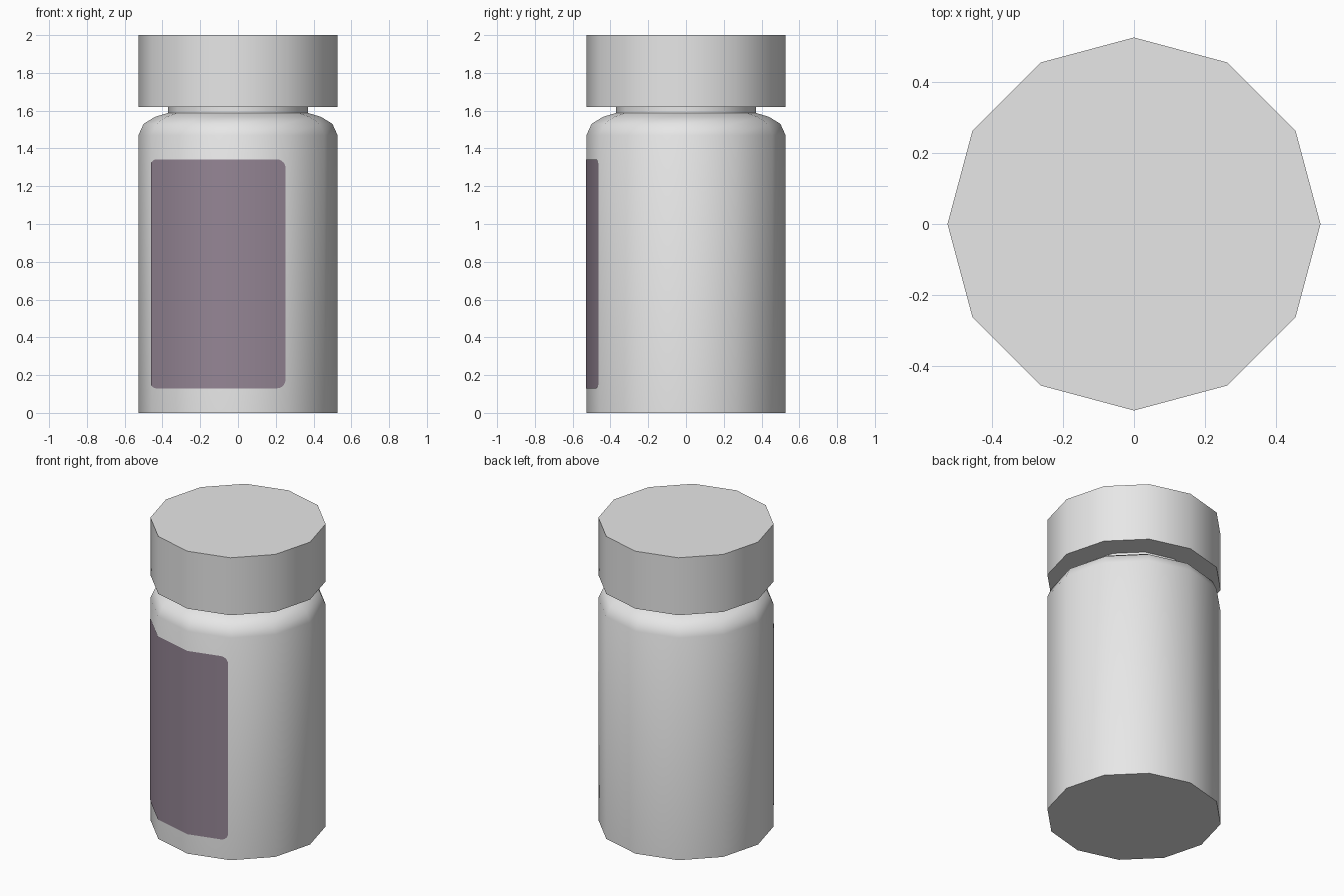
import bpy, bmesh, math

if "Cube" in bpy.data.objects:
    bpy.data.objects.remove(bpy.data.objects["Cube"])

SIDES = 12
R = 0.527


def material(name, rgb):
    m = bpy.data.materials.new(name)
    m.diffuse_color = (*rgb, 1)
    m.use_nodes = True
    m.node_tree.nodes["Principled BSDF"].inputs["Base Color"].default_value = m.diffuse_color
    return m


white = material("off_white_plastic", (0.8, 0.8, 0.8))
mauve = material("mauve_label", (0.30, 0.237, 0.30))


def finish(name, bm, mat, angle=40):
    me = bpy.data.meshes.new(name)
    bm.to_mesh(me)
    bm.free()
    ob = bpy.data.objects.new(name, me)
    bpy.context.collection.objects.link(ob)
    me.materials.append(mat)
    bpy.ops.object.select_all(action='DESELECT')
    ob.select_set(True)
    bpy.context.view_layer.objects.active = ob
    bpy.ops.object.shade_smooth_by_angle(angle=math.radians(angle))
    return ob


def lathe(name, profile, mat):
    """Closed 12-sided solid from (radius, height) pairs, bottom to top."""
    bm = bmesh.new()
    rings = [[bm.verts.new((r * math.cos(math.tau * i / SIDES),
                            r * math.sin(math.tau * i / SIDES), z))
              for i in range(SIDES)] for r, z in profile]
    for a, b in zip(rings, rings[1:]):
        for i in range(SIDES):
            j = (i + 1) % SIDES
            bm.faces.new((a[i], a[j], b[j], b[i]))
    bm.faces.new(rings[0][::-1])
    bm.faces.new(rings[-1])
    return finish(name, bm, mat)


# Bottle with rounded shoulder and short neck, and the lid
lathe("bottle_body", [(R, 0), (R, 1.47), (0.50, 1.53), (0.44, 1.567),
                      (0.37, 1.588), (0.37, 1.62)], white)
lathe("lid", [(R, 1.62), (R, 2.0)], white)


# Label: thin sheet wrapped over three front faces, with rounded corners
def wrap(u, z):
    """u counts side faces from the corner at 210 degrees."""
    k = math.floor(u)
    a, b = (math.radians(210 + 30 * (k + n)) for n in (0, 1))
    t, r = u - k, R + 0.003
    return (r * (math.cos(a) * (1 - t) + math.cos(b) * t),
            r * (math.sin(a) * (1 - t) + math.sin(b) * t), z)


U0, U1, Z0, Z1 = -0.04, 2.95, 0.13, 1.342
CU, CZ = 0.17, 0.045
steps = [CU * (1 - math.cos(math.radians(a))) for a in (0, 20, 40, 60, 75, 90)]
columns = sorted([U0 + s for s in steps] + [U1 - s for s in steps] + [1, 2])
bm = bmesh.new()
pairs = []
for u in columns:
    d = max(0, 1 - min(u - U0, U1 - u) / CU)          # distance into a corner
    inset = CZ * (1 - math.sqrt(max(0, 1 - d * d)))
    pairs.append([bm.verts.new(wrap(u, z)) for z in (Z0 + inset, Z1 - inset)])
for (a, b), (c, d) in zip(pairs, pairs[1:]):
    bm.faces.new((a, c, d, b))
finish("label", bm, mauve)
